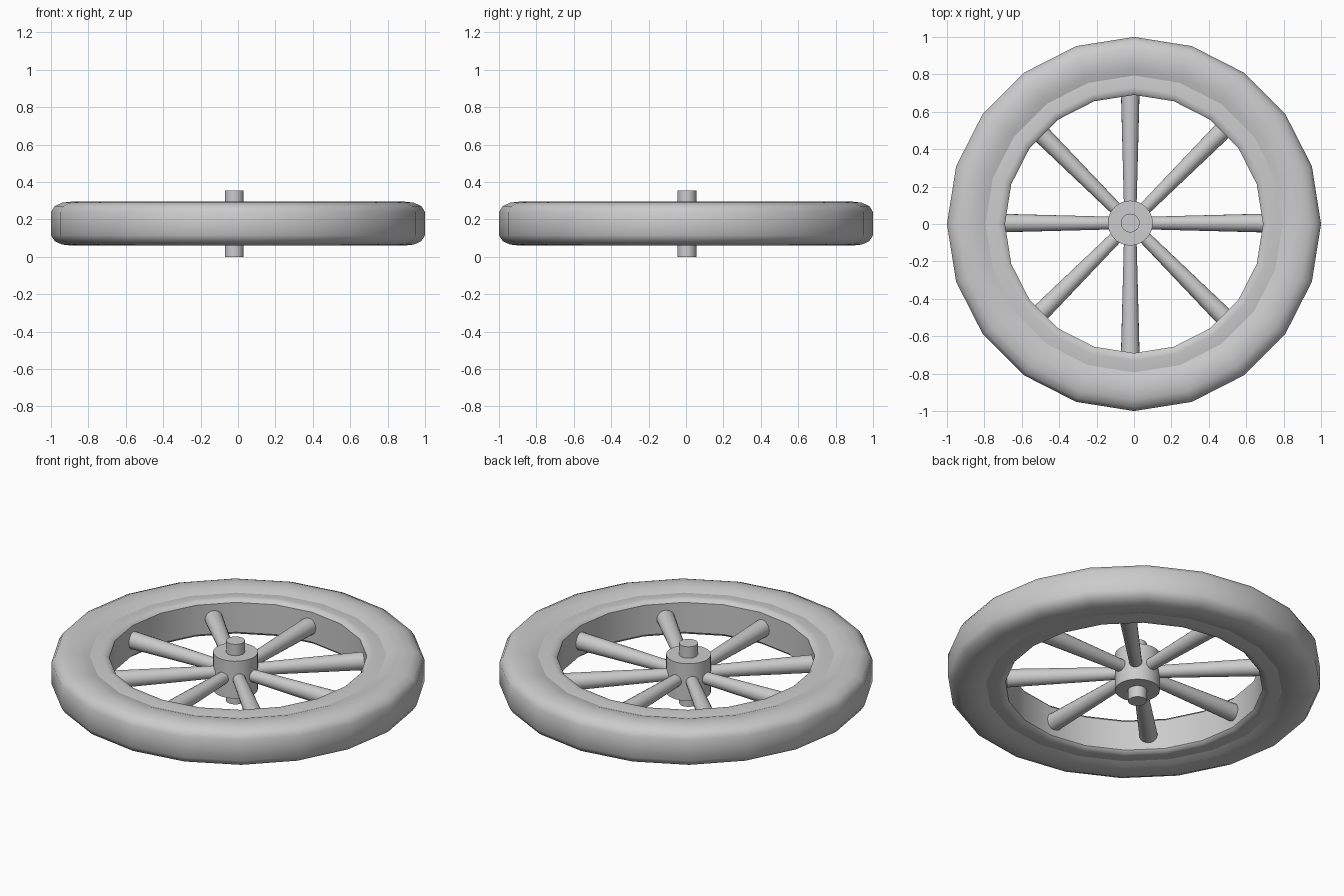
import bpy, bmesh, math
from mathutils import Matrix

if "Cube" in bpy.data.objects:
    bpy.data.objects.remove(bpy.data.objects["Cube"])

MID = 0.1775          # height of the wheel's middle plane
HUB = (-0.02, 0.005)  # hub sits slightly off centre


def finish(obj, angle=40):
    bpy.ops.object.select_all(action='DESELECT')
    obj.select_set(True)
    bpy.context.view_layer.objects.active = obj
    bpy.ops.object.shade_smooth_by_angle(angle=math.radians(angle))


def add_object(name, bm):
    bmesh.ops.recalc_face_normals(bm, faces=bm.faces)
    me = bpy.data.meshes.new(name)
    bm.to_mesh(me)
    bm.free()
    obj = bpy.data.objects.new(name, me)
    bpy.context.collection.objects.link(obj)
    finish(obj)
    return obj


def ring(name, half, sides=20):
    """Lathe a closed profile; half lists (radius, height above the mid plane)."""
    profile = half + [(r, -h) for r, h in reversed(half)]
    bm = bmesh.new()
    loops = []
    for i in range(sides):
        a = math.tau * i / sides
        loops.append([bm.verts.new((r * math.cos(a), r * math.sin(a), MID + h))
                      for r, h in profile])
    n = len(profile)
    for i in range(sides):
        a, b = loops[i], loops[(i + 1) % sides]
        for j in range(n):
            k = (j + 1) % n
            bm.faces.new((a[j], b[j], b[k], a[k]))
    return add_object(name, bm)


def rod(name, r1, r2, length, matrix, sides=32):
    bm = bmesh.new()
    bmesh.ops.create_cone(bm, cap_ends=True, segments=sides, radius1=r1,
                          radius2=r2, depth=length, matrix=matrix)
    return add_object(name, bm)


# Rounded tyre and the thinner rim inside it
ring("tyre", [(0.78, 0.092), (0.83, 0.110), (0.885, 0.118), (0.94, 0.112),
              (0.98, 0.094), (1.0, 0.062)])
ring("rim", [(0.80, 0.096), (0.73, 0.106), (0.705, 0.103), (0.69, 0.088)])

# Hub and axle
centre = Matrix.Translation((*HUB, MID))
rod("hub", 0.12, 0.12, 0.22, centre)
rod("axle", 0.05, 0.05, 2 * MID, centre)

# Eight spokes widening towards the rim
INNER, OUTER = 0.06, 0.71
for i in range(8):
    m = (centre @ Matrix.Rotation(i * math.pi / 4, 4, 'Z')
         @ Matrix.Translation(((INNER + OUTER) / 2, 0, 0))
         @ Matrix.Rotation(math.pi / 2, 4, 'Y'))
    rod(f"spoke_{i + 1}", 0.033, 0.05, OUTER - INNER, m, 20)
